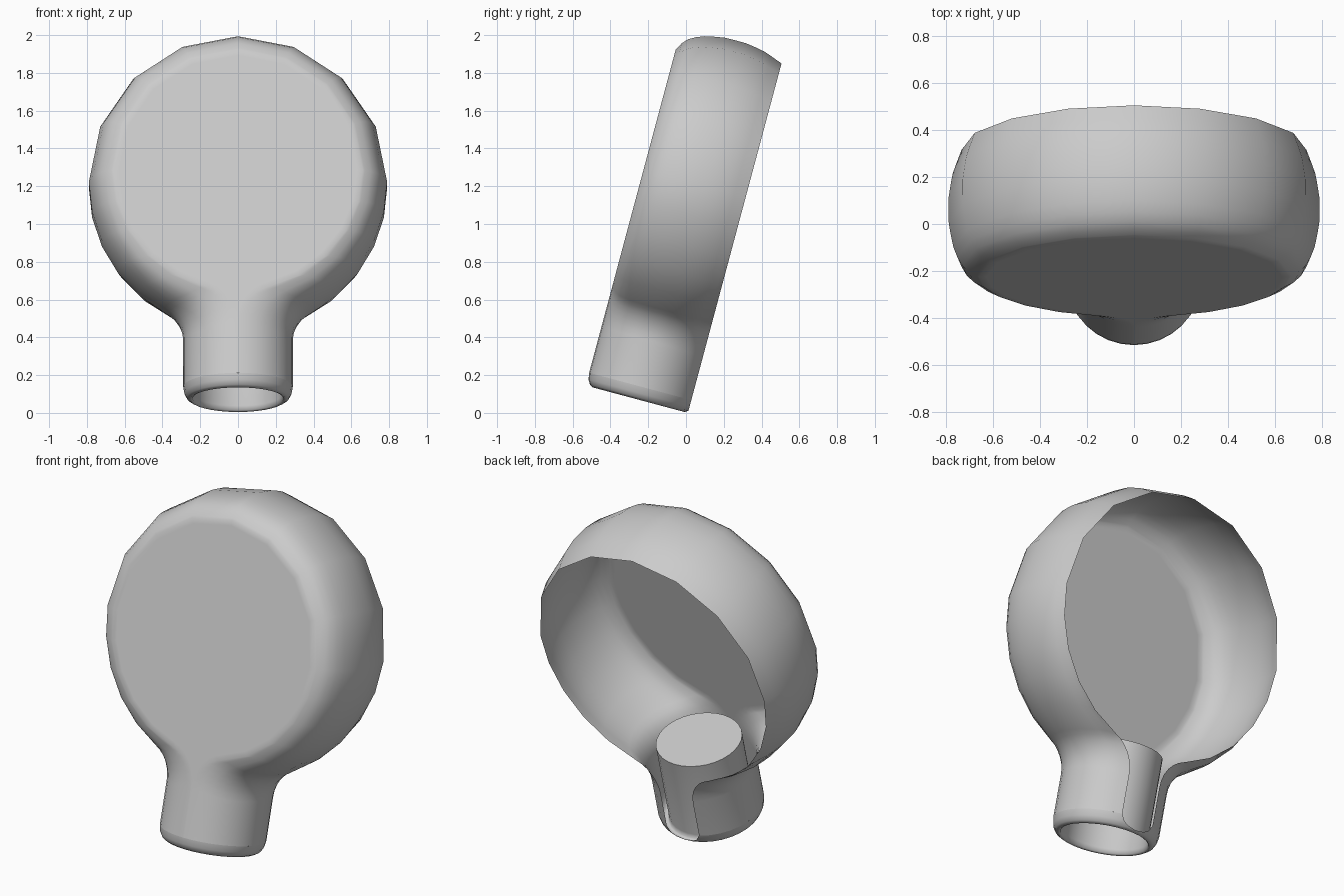
import bpy, bmesh
from math import sin, cos, pi, asin, sqrt, radians
from mathutils import Matrix

if "Cube" in bpy.data.objects:
    bpy.data.objects.remove(bpy.data.objects["Cube"])

TILT = Matrix.Translation((0, 0.01, 0)) @ Matrix.Rotation(radians(-15), 4, 'X')
CENTRE = 1.18            # height of the bowl centre along the tilted axis
NECK_R, NECK_W = 0.29, 0.27   # neck radius and its depth from the open back
FILLET, RIM = 0.20, 0.07
# bowl radius by depth from the open back
PROFILE = [(0, .735), (.1, .772), (.2, .79), (.32, .79), (.42, .773),
           (.5, .742), (.54, .70), (.56, .66)]


def radius(w):
    for (a, ra), (b, rb) in zip(PROFILE, PROFILE[1:]):
        if w <= b:
            return ra + (rb - ra) * (w - a) / (b - a)
    return PROFILE[-1][1]


def finish(bm, name, angle):
    bmesh.ops.recalc_face_normals(bm, faces=bm.faces)
    bm.transform(TILT)
    mesh = bpy.data.meshes.new(name)
    bm.to_mesh(mesh)
    bm.free()
    ob = bpy.data.objects.new(name, mesh)
    bpy.context.collection.objects.link(ob)
    bpy.ops.object.select_all(action='DESELECT')
    bpy.context.view_layer.objects.active = ob
    ob.select_set(True)
    bpy.ops.object.shade_smooth_by_angle(angle=radians(angle))
    return ob


def outline(r, h):
    """Keyhole outline: circle, fillet, straight neck of half width h."""
    f = FILLET
    cx, cz = h + f, CENTRE - sqrt((r + f) ** 2 - (h + f) ** 2)
    t = asin(cx / (r + f))
    angles = [i * pi / 8 for i in range(4)]
    angles += [pi / 2 + (pi / 2 - t) * i / 5 for i in range(6)]
    pts = [(r * sin(a), CENTRE + r * cos(a)) for a in angles]
    for i in range(1, 7):
        a = t + (pi / 2 - t) * i / 6
        pts.append((cx - f * sin(a), cz + f * cos(a)))
    pts.append((h, RIM))
    return [(-x, z) for x, z in reversed(pts[1:])] + pts


# bowl and outer neck, skinned from keyhole slices, open at the back
bm = bmesh.new()
start = asin(-NECK_W / NECK_R)
rings = []
for i in range(15):
    a = start + (pi / 2 - start) * i / 14
    w = max(0, NECK_W + NECK_R * sin(a))
    rings.append((w, radius(w), max(NECK_R * cos(a), .002)))
rings.append((NECK_W + NECK_R, .63, .001))
slices = [[bm.verts.new((x, -w, z)) for x, z in outline(r, h)] for w, r, h in rings]
for s, t in zip(slices, slices[1:]):
    for j in range(len(s) - 1):
        bm.faces.new((s[j], s[j + 1], t[j + 1], t[j]))
bm.faces.new(slices[-1])
finish(bm, "bowl_and_neck", 60)

# rolled rim and capped inner socket, trimmed flush with the back
bm = bmesh.new()
path = [(NECK_R, RIM), (.284, .035), (.27, .011), (.252, 0), (.24, .006),
        (.235, .03), (.235, .5), (0, .5)]
verts = [bm.verts.new((r, -NECK_W, z)) for r, z in path]
edges = [bm.edges.new(p) for p in zip(verts, verts[1:])]
bmesh.ops.spin(bm, geom=verts + edges, cent=(0, -NECK_W, 0), axis=(0, 0, 1),
               angle=2 * pi, steps=32)
bmesh.ops.remove_doubles(bm, verts=bm.verts, dist=1e-4)
bmesh.ops.bisect_plane(bm, geom=bm.verts[:] + bm.edges[:] + bm.faces[:],
                       plane_co=(0, 0, 0), plane_no=(0, 1, 0), clear_outer=True)
finish(bm, "rim_and_socket", 60)
